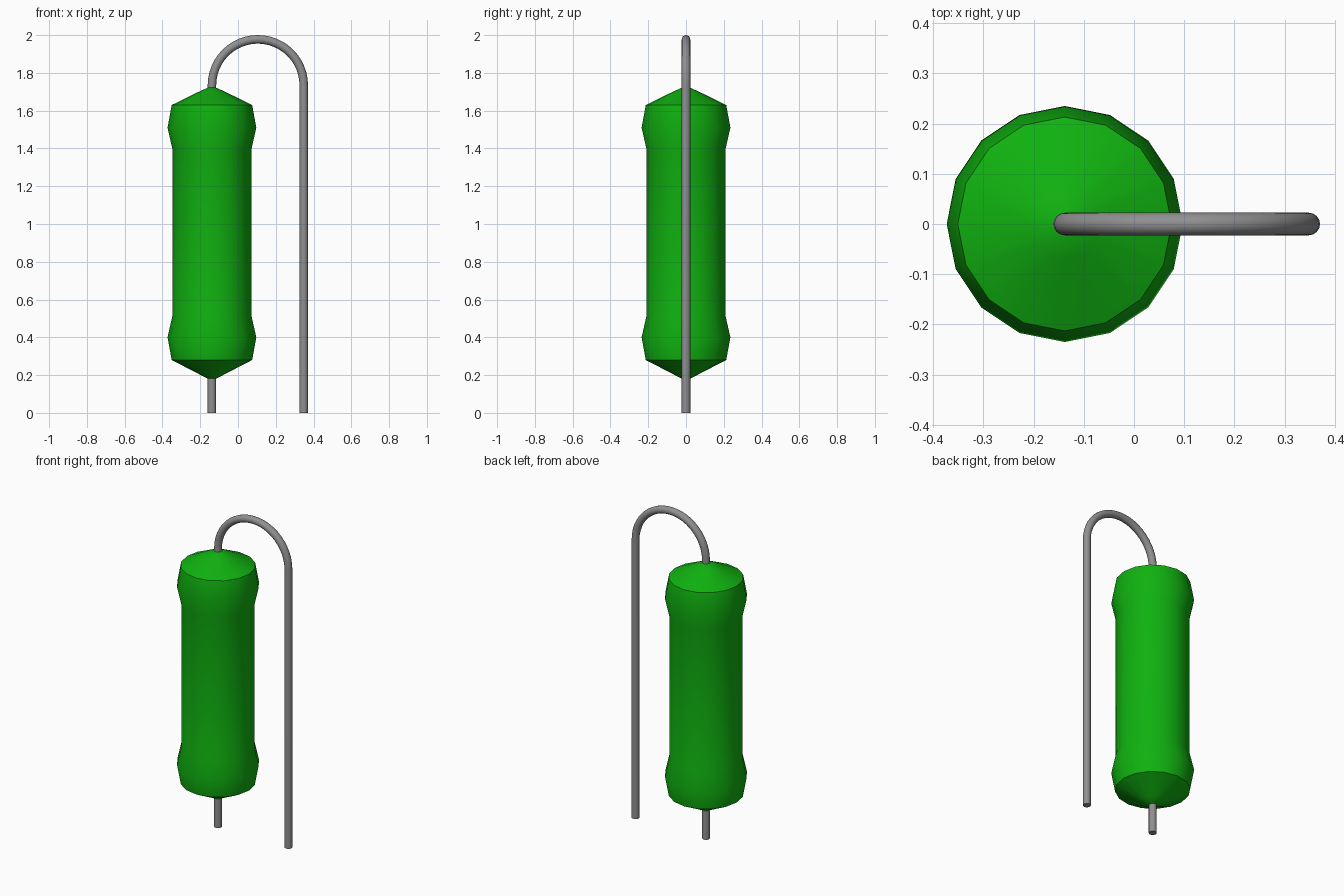
import bpy
import bmesh
import math

cube = bpy.data.objects.get("Cube")
if cube:
    bpy.data.objects.remove(cube, do_unlink=True)

BODY_X, LEAD_X = -0.138, 0.348   # axes of the body and the bent lead
WIRE_R = 0.0225


def material(name, color):
    m = bpy.data.materials.new(name)
    m.use_nodes = True
    m.diffuse_color = color
    bsdf = next(n for n in m.node_tree.nodes if n.type == 'BSDF_PRINCIPLED')
    bsdf.inputs["Base Color"].default_value = color
    return m


green = material("green coating", (0.005, 0.44, 0.005, 1))
grey = material("grey metal", (0.28, 0.28, 0.28, 1))


def smooth(ob, angle):
    bpy.ops.object.select_all(action='DESELECT')
    ob.select_set(True)
    bpy.context.view_layer.objects.active = ob
    bpy.ops.object.shade_smooth_by_angle(angle=math.radians(angle))


def lathe(name, profile, sides, mat):
    """Closed solid of revolution about z from (radius, z) pairs."""
    bm = bmesh.new()
    rings = []
    for r, z in profile:
        rings.append([bm.verts.new((r * math.cos(math.tau * i / sides),
                                    r * math.sin(math.tau * i / sides), z))
                      for i in range(sides)])
    for a, b in zip(rings, rings[1:]):
        for i in range(sides):
            j = (i + 1) % sides
            bm.faces.new((a[i], a[j], b[j], b[i]))
    bm.faces.new(rings[0][::-1])
    bm.faces.new(rings[-1])
    me = bpy.data.meshes.new(name)
    bm.to_mesh(me)
    bm.free()
    me.materials.append(mat)
    ob = bpy.data.objects.new(name, me)
    ob.location.x = BODY_X
    bpy.context.collection.objects.link(ob)
    smooth(ob, 40)
    return ob


# Coated body: conical ends, a bulge near each end, straight middle
half = [(0.021, 0.18), (0.07, 0.206), (0.213, 0.28), (0.235, 0.40), (0.21, 0.51)]
body = half + [(r, 1.91 - z) for r, z in reversed(half)]
body[-1], body[-2] = (0.021, 1.722), (0.07, 1.70)
lathe("resistor_body", body, 16, green)

# Short straight lead below the body
lathe("bottom_lead", [(WIRE_R, 0), (WIRE_R, 0.22)], 16, grey)

# Bent lead: out of the top, over a half circle and down to the board
mid, arc_r = (BODY_X + LEAD_X) / 2, (LEAD_X - BODY_X) / 2
arc_z = 2 - WIRE_R - arc_r
path = [(BODY_X, 1.68)]
for i in range(25):
    a = math.pi * (1 - i / 24)
    path.append((mid + arc_r * math.cos(a), arc_z + arc_r * math.sin(a)))
path.append((LEAD_X, 0))

curve = bpy.data.curves.new("bent_lead", 'CURVE')
curve.dimensions = '3D'
curve.bevel_depth = WIRE_R
curve.bevel_resolution = 6
curve.use_fill_caps = True
spline = curve.splines.new('POLY')
spline.points.add(len(path) - 1)
for p, (x, z) in zip(spline.points, path):
    p.co = (x, 0, z, 1)
curve.materials.append(grey)
lead = bpy.data.objects.new("bent_lead", curve)
bpy.context.collection.objects.link(lead)
bpy.ops.object.select_all(action='DESELECT')
lead.select_set(True)
bpy.context.view_layer.objects.active = lead
bpy.ops.object.convert(target='MESH')
smooth(bpy.context.view_layer.objects.active, 40)
